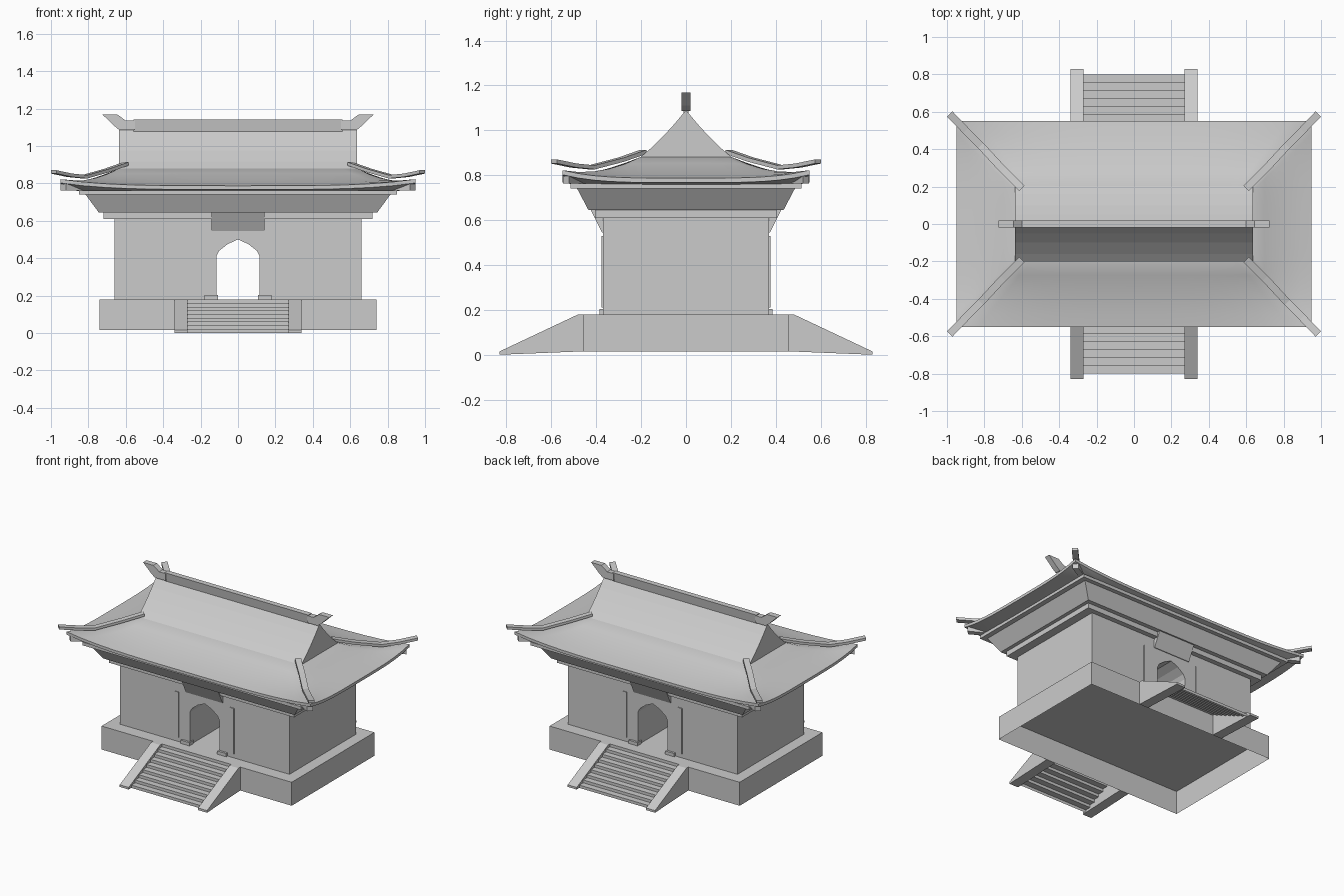
import bpy, bmesh, math
from mathutils import Vector

if "Cube" in bpy.data.objects:
    bpy.data.objects.remove(bpy.data.objects["Cube"])

stone = bpy.data.materials.new("plain_grey")
stone.use_nodes = True
GREY = (0.6, 0.6, 0.6, 1)
stone.diffuse_color = GREY
stone.node_tree.nodes["Principled BSDF"].inputs["Base Color"].default_value = GREY


def make(name, bm, closed=True, smooth=False):
    if closed:
        bmesh.ops.recalc_face_normals(bm, faces=bm.faces)
    me = bpy.data.meshes.new(name)
    bm.to_mesh(me)
    bm.free()
    me.materials.append(stone)
    ob = bpy.data.objects.new(name, me)
    bpy.context.collection.objects.link(ob)
    if smooth:
        bpy.ops.object.select_all(action='DESELECT')
        ob.select_set(True)
        bpy.context.view_layer.objects.active = ob
        bpy.ops.object.shade_smooth_by_angle(angle=math.radians(30))
    return ob


def loft(name, rings, caps=True, smooth=False):
    """Bridge closed rings of equal length, capping both ends."""
    bm = bmesh.new()
    rows = [[bm.verts.new(p) for p in r] for r in rings]
    n = len(rows[0])
    for a, b in zip(rows, rows[1:]):
        for i in range(n):
            j = (i + 1) % n
            bm.faces.new((a[i], a[j], b[j], b[i]))
    if caps:
        bm.faces.new(rows[0])
        bm.faces.new(rows[-1])
    return make(name, bm, smooth=smooth)


def rect(x, y, z):
    return [(-x, -y, z), (x, -y, z), (x, y, z), (-x, y, z)]


def prism_y(name, outline, y0, y1):
    return loft(name, [[(x, y, z) for x, z in outline] for y in (y0, y1)])


def prism_x(name, outline, x0, x1):
    return loft(name, [[(x, y, z) for y, z in outline] for x in (x0, x1)])


def box(name, x0, x1, y0, y1, z0, z1):
    return prism_x(name, [(y0, z0), (y1, z0), (y1, z1), (y0, z1)], x0, x1)


# Platform, open underneath
platform = bmesh.new()
low = [platform.verts.new(p) for p in rect(0.74, 0.46, 0.015)]
top = [platform.verts.new(p) for p in rect(0.74, 0.46, 0.18)]
for i in range(4):
    j = (i + 1) % 4
    platform.faces.new((low[i], low[j], top[j], top[i]))
platform.faces.new(top)
make("platform", platform, closed=False)

# Hall walls with the pointed gateway running through
half_arch = [(0.115, 0.18), (0.115, 0.41), (0.1, 0.44), (0.055, 0.475)]
arch = half_arch + [(0, 0.5)] + [(-x, z) for x, z in reversed(half_arch)]
prism_y("hall_walls", [(0.66, 0.18)] + arch + [(-0.66, 0.18), (-0.66, 0.61), (0.66, 0.61)],
        -0.37, 0.37)

# Cornice, flared bracket zone and eaves slab
loft("cornice", [rect(0.72, 0.405, 0.61), rect(0.72, 0.405, 0.645)])
loft("bracket_zone", [rect(0.745, 0.435, 0.645), rect(0.815, 0.485, 0.74)])
loft("eaves_slab", [rect(0.85, 0.515, 0.74), rect(0.85, 0.515, 0.762)])

# Parts repeated on the front and back
STEPS = 8
for label, s in (("front", -1), ("back", 1)):
    # Stepped sheet between the cheek walls
    bm = bmesh.new()
    path = []
    for k in range(STEPS + 1):
        y = 0.80 - 0.34 * k / STEPS
        path += [(y, 0.18 * k / (STEPS + 1)), (y, 0.18 * (k + 1) / (STEPS + 1))]
    rows = [[bm.verts.new((x, s * y, z)) for x in (-0.27, 0.27)] for y, z in path]
    for a, b in zip(rows, rows[1:]):
        bm.faces.new((a[0], a[1], b[1], b[0]) if s < 0 else (a[1], a[0], b[0], b[1]))
    make(label + "_steps", bm, closed=False)

    for side, m in (("right", -1), ("left", 1)):
        cheek = [(s * 0.46, 0.015), (s * 0.83, 0), (s * 0.83, 0.015), (s * 0.48, 0.18), (s * 0.46, 0.18)]
        prism_x(f"{label}_{side}_stair_cheek", cheek, m * 0.27, m * 0.34)
        box(f"{label}_{side}_door_stone", m * 0.108, m * 0.178, s * 0.34, s * 0.385, 0.18, 0.203)
        x = m * 0.215
        box(f"{label}_{side}_door_strip", x - 0.015, x + 0.015, s * 0.37, s * 0.376, 0.21, 0.53)

    # Leaning board above the gateway
    board = [(s * 0.36, 0.545), (s * 0.375, 0.545), (s * 0.425, 0.645), (s * 0.38, 0.645)]
    prism_x(label + "_name_board", board, -0.143, 0.143)

# Lower hipped roof with lifted corners
IN, OUT = Vector((0.635, 0.205)), Vector((0.95, 0.55))
NU, NV = 16, 5


def roof_ring(v, drop=0.0):
    corner = IN.lerp(OUT, v)
    ring = []
    for k in range(4):
        a = ((-1, -1), (1, -1), (1, 1), (-1, 1))
        p0, p1 = Vector(a[k]), Vector(a[(k + 1) % 4])
        for i in range(NU):
            q = p0.lerp(p1, i / NU)
            lift = abs(2 * i / NU - 1) ** 4
            eave = 0.787 + 0.035 * lift
            sag = (0.012 + 0.018 * lift) * 4 * v * (1 - v)
            ring.append((q.x * corner.x, q.y * corner.y, 0.88 + (eave - 0.88) * v - sag - drop))
    return ring


under = []
for k, (p, q) in enumerate(zip(rect(0.82, 0.49, 0.757), rect(0.82, 0.49, 0.757)[1:] + rect(0.82, 0.49, 0.757)[:1])):
    under += [Vector(p).lerp(Vector(q), i / NU) for i in range(NU)]
loft("lower_roof", [roof_ring(v / NV) for v in range(NV + 1)] + [roof_ring(1, 0.02), under], smooth=True)

# Upper gabled roof, slightly hollow slopes
slope = [(0.21, 0.875), (0.16, 0.917), (0.1, 0.975), (0.05, 1.03)]
gable = slope + [(0, 1.09)] + [(-y, z) for y, z in reversed(slope)]
prism_x("upper_roof", gable, -0.635, 0.635)

# Ridge beam and upswept finials
prism_x("ridge_beam", [(-0.01, 1.075), (0.01, 1.075), (0.019, 1.14), (-0.019, 1.14)], -0.56, 0.56)
horn = [(0.55, 1.085), (0.635, 1.085), (0.665, 1.11), (0.725, 1.168), (0.645, 1.168), (0.6, 1.135), (0.55, 1.135)]
for side, m in (("right", -1), ("left", 1)):
    prism_y(side + "_ridge_finial", [(m * x, z) for x, z in horn], -0.02, 0.02)

# Hip ridges and the beams tucked below each corner
hip = [(0.6, 0.19, 0.895), (0.7, 0.29, 0.86), (0.82, 0.42, 0.826), (0.9, 0.5, 0.834), (0.985, 0.588, 0.852)]


def diagonal_bar(name, path, mx, my, half_w, height):
    side = Vector((mx, -my, 0)).normalized() * half_w
    rings = []
    for x, y, z in path:
        p = Vector((mx * x, my * y, z))
        up = Vector((0, 0, height))
        rings.append([p - side, p + side, p + side + up, p - side + up])
    loft(name, rings)


for ys, my in (("front", -1), ("back", 1)):
    for xs, mx in (("right", -1), ("left", 1)):
        diagonal_bar(f"{ys}_{xs}_hip_ridge", hip, mx, my, 0.02, 0.018)
        diagonal_bar(f"{ys}_{xs}_corner_beam", [(0.82, 0.47, 0.762), (0.935, 0.535, 0.762)], mx, my, 0.02, 0.045)
